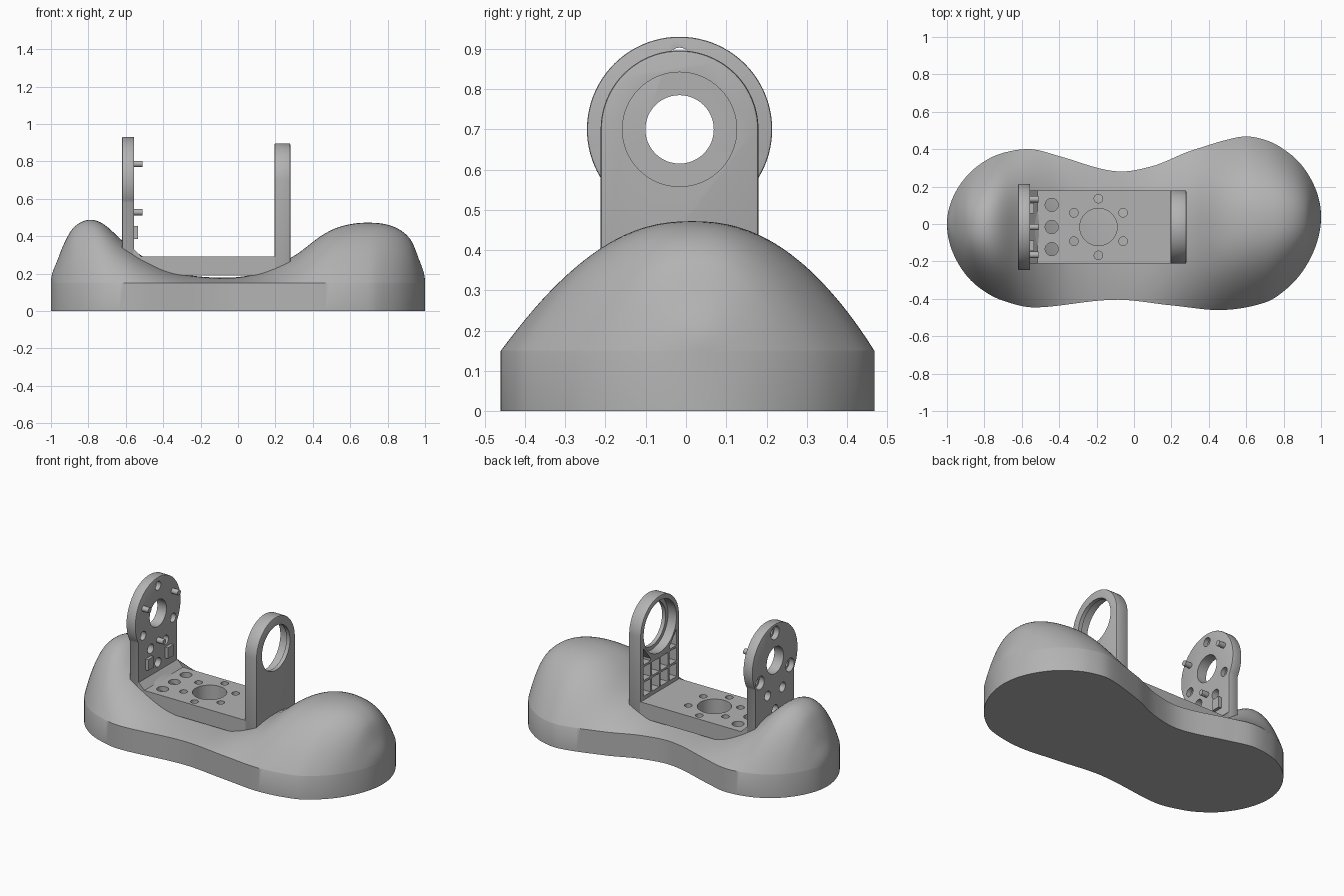
import bpy, bmesh, math
from mathutils import Matrix, Vector

if "Cube" in bpy.data.objects:
    bpy.data.objects.remove(bpy.data.objects["Cube"])

grey = bpy.data.materials.new("plain_grey")
grey.use_nodes = True
grey.diffuse_color = (0.45, 0.45, 0.45, 1)
grey.node_tree.nodes["Principled BSDF"].inputs["Base Color"].default_value = grey.diffuse_color

YC, ZC = -0.016, 0.70      # shared axis of the two uprights
HALF = 0.196               # half width of the bracket
FLOOR_BOTTOM, FLOOR_TOP = 0.19, 0.29


def make(name, bm):
    bmesh.ops.recalc_face_normals(bm, faces=bm.faces)
    mesh = bpy.data.meshes.new(name)
    bm.to_mesh(mesh)
    bm.free()
    ob = bpy.data.objects.new(name, mesh)
    bpy.context.collection.objects.link(ob)
    return ob


def extrude_x(name, profile, x0, x1):
    """Prism along x from a (y, z) outline."""
    bm = bmesh.new()
    face = bm.faces.new([bm.verts.new((x0, y, z)) for y, z in profile])
    new = bmesh.ops.extrude_face_region(bm, geom=[face])["geom"]
    bmesh.ops.translate(bm, vec=(x1 - x0, 0, 0),
                        verts=[v for v in new if isinstance(v, bmesh.types.BMVert)])
    return make(name, bm)


def box(name, lo, hi):
    return extrude_x(name, [(lo[1], lo[2]), (hi[1], lo[2]), (hi[1], hi[2]), (lo[1], hi[2])],
                     lo[0], hi[0])


def cylinder(name, start, end, radius, sides=40):
    a, b = Vector(start), Vector(end)
    turn = (b - a).to_track_quat('Z', 'Y').to_matrix().to_4x4()
    bm = bmesh.new()
    bmesh.ops.create_cone(bm, cap_ends=True, segments=sides, radius1=radius, radius2=radius,
                          depth=(b - a).length,
                          matrix=Matrix.Translation((a + b) / 2) @ turn)
    return make(name, bm)


def apply(ob, mod):
    bpy.context.view_layer.objects.active = ob
    bpy.ops.object.modifier_apply(modifier=mod.name)


def cut(ob, cutter):
    mod = ob.modifiers.new("cut", 'BOOLEAN')
    mod.operation, mod.solver, mod.object = 'DIFFERENCE', 'EXACT', cutter
    apply(ob, mod)
    bpy.data.objects.remove(cutter)


def soften(ob, width=0.007):
    mod = ob.modifiers.new("soft", 'BEVEL')
    mod.width, mod.segments, mod.limit_method = width, 2, 'ANGLE'
    mod.angle_limit = math.radians(60)
    apply(ob, mod)


def drill_x(ob, y, z, radius, x0, x1, sides=32):
    cut(ob, cylinder("cutter", (x0, y, z), (x1, y, z), radius, sides))


def curve(points):
    """Smooth curve through (x, value) points, eased towards the rounded ends."""
    us = [math.acos(-x) for x, _ in points]
    vs = [v for _, v in points]
    last = len(us) - 1

    def slope(i):
        a, b = max(i - 1, 0), min(i + 1, last)
        return (vs[b] - vs[a]) / (us[b] - us[a])

    def value(u):
        i = max(k for k in range(last) if us[k] <= u + 1e-9)
        h = us[i + 1] - us[i]
        t = (u - us[i]) / h
        return ((2*t**3 - 3*t*t + 1) * vs[i] + (t**3 - 2*t*t + t) * h * slope(i)
                + (3*t*t - 2*t**3) * vs[i + 1] + (t**3 - t*t) * h * slope(i + 1))
    return value


# Base: peanut outline with two smooth humps and a low saddle
back = curve([(-1, 0), (-.9, .25), (-.8, .335), (-.7, .38), (-.55, .4), (-.4, .363), (-.1, .282),
              (.1, .31), (.3, .39), (.57, .466), (.7, .45), (.8, .4), (.9, .31), (1, .04)])
front = curve([(-1, 0), (-.9, -.27), (-.8, -.36), (-.7, -.41), (-.53, -.446), (-.1, -.405),
               (.2, -.435), (.47, -.46), (.7, -.42), (.8, -.36), (.9, -.255), (1, .04)])
crest = curve([(-1, .15), (-.97, .26), (-.93, .36), (-.88, .445), (-.8, .487), (-.72, .465),
               (-.6, .36), (-.5, .285), (-.35, .21), (-.1, .178), (.1, .2), (.3, .295),
               (.45, .405), (.55, .452), (.68, .472), (.82, .455), (.92, .385), (.97, .27), (1, .15)])
WALL, STATIONS, STEPS = 0.15, 110, 48
bm = bmesh.new()
rings = []
for i in range(STATIONS + 1):
    u = math.pi * i / STATIONS
    x, lo, hi, top = -math.cos(u), front(u), back(u), crest(u)
    ring = [(x, lo, 0)]
    for j in range(STEPS + 1):
        t = -math.cos(math.pi * j / STEPS)
        ring.append((x, (lo + hi) / 2 + t * (hi - lo) / 2,
                     WALL + (top - WALL) * (1 - abs(t) ** 2.3)))
    ring.append((x, hi, 0))
    rings.append([bm.verts.new(p) for p in ring])
for a, b in zip(rings, rings[1:]):
    for j in range(len(a)):
        k = (j + 1) % len(a)
        bm.faces.new((a[j], a[k], b[k], b[j]))
bmesh.ops.remove_doubles(bm, verts=bm.verts, dist=1e-5)
bmesh.ops.dissolve_degenerate(bm, edges=bm.edges, dist=1e-5)
parts = [make("base", bm)]

# Bracket floor with its bolt circle and row of three holes
floor = box("bracket_floor", (-0.565, YC - HALF, FLOOR_BOTTOM), (0.2, YC + HALF, FLOOR_TOP))
holes = [(-0.19, YC, 0.1)]
for k in range(6):
    a = math.radians(30 + 60 * k)
    holes.append((-0.19 + 0.152 * math.cos(a), YC + 0.152 * math.sin(a), 0.023))
holes += [(-0.44, YC + d, 0.035) for d in (-0.118, 0, 0.118)]
for x, y, r in holes:
    cut(floor, cylinder("cutter", (x, y, 0.1), (x, y, 0.4), r, 32))
parts.append(floor)

# Fillet strip where the floor meets the right upright
bm = bmesh.new()
ends = [[bm.verts.new((x, YC + s * HALF, z)) for x, z in
         ((-0.56, FLOOR_TOP), (-0.515, FLOOR_TOP), (-0.56, FLOOR_TOP + 0.045))] for s in (-1, 1)]
for e in ends:
    bm.faces.new(e)
for j in range(3):
    k = (j + 1) % 3
    bm.faces.new((ends[0][j], ends[0][k], ends[1][k], ends[1][j]))
parts.append(make("floor_fillet", bm))

# Arched upright with stepped bore and ribbed inner face
X0, X1 = 0.195, 0.28
arch = [(YC + HALF * math.cos(a), ZC + HALF * math.sin(a))
        for a in (math.pi * i / 40 for i in range(41))]
arched = extrude_x("arched_upright", [(YC - HALF, FLOOR_BOTTOM), (YC + HALF, FLOOR_BOTTOM)] + arch,
                   X0, X1)
soften(arched)
drill_x(arched, YC, ZC, 0.142, 0.1, 0.4, 64)
drill_x(arched, YC, ZC, 0.166, 0.1, X1 - 0.025, 64)
POCKET = X1 - 0.025
for col in range(4):
    y = YC + (col - 1.5) * 0.0875
    for z in (0.315, 0.415):
        cut(arched, box("cutter", (0.1, y - 0.037, z), (POCKET, y + 0.037, z + 0.086)))
for s in (-1, 1):
    corner = [(0.095, 0.515), (0.168, 0.515), (0.168, 0.622), (0.095, 0.53)]
    cut(arched, extrude_x("cutter", [(YC + s * y, z) for y, z in corner], 0.1, POCKET))
parts.append(arched)

# Round-headed upright: disc blended onto a straight stem
X0, X1, HEAD = -0.62, -0.555, 0.23
start = -math.acos(HALF / HEAD)
sweep = math.pi - 2 * start
head = [(YC + HEAD * math.cos(a), ZC + HEAD * math.sin(a))
        for a in (start + sweep * i / 60 for i in range(61))]
disc = extrude_x("round_upright", [(YC - HALF, FLOOR_BOTTOM), (YC + HALF, FLOOR_BOTTOM)] + head, X0, X1)
soften(disc, 0.005)
drill_x(disc, YC, ZC, 0.085, -0.8, -0.4, 48)
for k in range(3):
    a = math.radians(90 + 120 * k)
    y, z = YC + 0.175 * math.cos(a), ZC + 0.175 * math.sin(a)
    drill_x(disc, y, z, 0.028, -0.8, -0.4)
    drill_x(disc, y, z, 0.042, -0.8, X0 + 0.035)
for y, z in ((-0.075, 0.5), (0.075, 0.5), (0, 0.385)):
    drill_x(disc, YC + y, z, 0.03, -0.8, -0.4)
parts.append(disc)

# Locating pegs and small blocks on the inner face of the round upright
for k in range(3):
    a = math.radians(30 + 120 * k)
    y, z = YC + 0.172 * math.cos(a), ZC + 0.172 * math.sin(a)
    parts.append(cylinder("locating_peg", (X1 - 0.02, y, z), (-0.51, y, z), 0.017, 24))
for s in (-1, 1):
    y = YC + s * 0.1
    parts.append(box("stop_block", (X1 - 0.02, y - 0.028, 0.385), (-0.535, y + 0.028, 0.455)))

# Material and shading
bpy.ops.object.select_all(action='DESELECT')
for ob in parts:
    ob.data.materials.clear()
    ob.data.materials.append(grey)
    for p in ob.data.polygons:
        p.material_index = 0
    ob.select_set(True)
bpy.context.view_layer.objects.active = parts[0]
bpy.ops.object.shade_smooth_by_angle(angle=math.radians(35))
